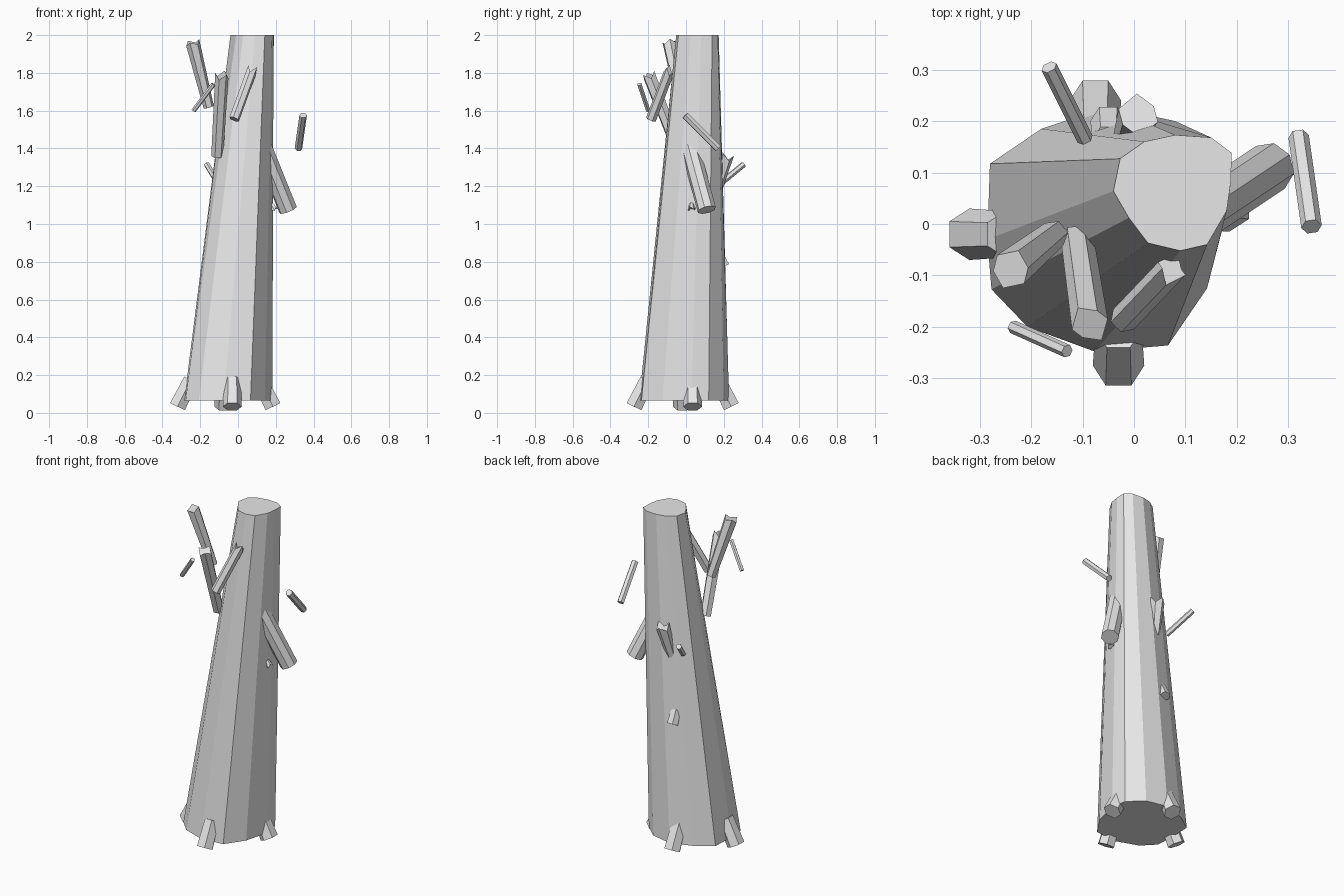
import bpy
import bmesh
import math
from mathutils import Vector

cube = bpy.data.objects.get("Cube")
if cube:
    bpy.data.objects.remove(cube, do_unlink=True)

# One plain grey for the whole tree
grey = bpy.data.materials.new("plain_grey")
grey.use_nodes = True
grey.diffuse_color = (0.8, 0.8, 0.8, 1)
grey.node_tree.nodes["Principled BSDF"].inputs["Base Color"].default_value = grey.diffuse_color


def loft(name, lower, upper):
    """Close the space between two matching rings with flat faces."""
    bm = bmesh.new()
    a = [bm.verts.new(p) for p in lower]
    b = [bm.verts.new(p) for p in upper]
    count = len(a)
    bm.faces.new(a)
    bm.faces.new(b)
    for i in range(count):
        j = (i + 1) % count
        bm.faces.new((a[i], a[j], b[j], b[i]))
    bmesh.ops.recalc_face_normals(bm, faces=bm.faces)
    mesh = bpy.data.meshes.new(name)
    bm.to_mesh(mesh)
    bm.free()
    mesh.materials.append(grey)
    obj = bpy.data.objects.new(name, mesh)
    bpy.context.collection.objects.link(obj)
    return obj


def limb(name, start, tip, r_start, r_tip, sides=6, jag=0.0):
    """Straight prism; jag pulls alternate tip corners back for a split end."""
    start, tip = Vector(start), Vector(tip)
    axis = (tip - start).normalized()
    side = axis.cross(Vector((0, 0, 1))).normalized()
    up = side.cross(axis)
    lower, upper = [], []
    for i in range(sides):
        t = math.tau * i / sides
        out = side * math.cos(t) + up * math.sin(t)
        lower.append(start + out * r_start)
        upper.append(tip + out * r_tip - axis * jag * (i % 2))
    return loft(name, lower, upper)


# Leaning, tapered trunk
base = [(-0.285, -0.03), (-0.28, 0.117), (-0.18, 0.185), (-0.05, 0.228),
        (0.08, 0.2), (0.165, 0.12), (0.182, 0.03), (0.142, -0.125),
        (0.066, -0.236), (-0.076, -0.248), (-0.207, -0.2), (-0.277, -0.127)]
crown = [(-0.04, 0.064), (-0.027, 0.127), (0.02, 0.16), (0.08, 0.173),
         (0.15, 0.168), (0.19, 0.138), (0.188, 0.08), (0.18, 0.025),
         (0.142, -0.04), (0.09, -0.052), (0.027, -0.037), (-0.01, 0.012)]
loft("trunk", [(x, y, 0.065) for x, y in base], [(x, y, 2) for x, y in crown])

# Four stubby roots, each sloping outward to the ground
for name, x, y, dx, dy in [("right_root", -0.32, -0.02, -1, 0),
                           ("left_root", 0.185, 0.035, 1, 0),
                           ("front_root", -0.03, -0.275, 0, -1),
                           ("back_root", -0.075, 0.24, 0, 1)]:
    limb(name, (x - dx * 0.07, y - dy * 0.07, 0.175), (x, y, 0.033), 0.045, 0.05)

# Thick drooping branch
limb("drooping_branch", (0.13, 0.02, 1.41), (0.265, 0.11, 1.075), 0.05, 0.05, 8)

# Branches with split ends
limb("upper_branch", (-0.155, -0.02, 1.62), (-0.242, -0.09, 1.97), 0.028, 0.038, 6, 0.02)
limb("front_branch", (-0.11, -0.03, 1.36), (-0.085, -0.2, 1.8), 0.032, 0.036, 6, 0.03)
limb("slanted_branch", (-0.02, -0.185, 1.555), (0.08, -0.08, 1.83), 0.028, 0.028, 6, 0.04)
limb("back_branch", (-0.015, 0.16, 1.17), (0.01, 0.215, 1.37), 0.028, 0.04, 6, 0.03)

# Loose thin sticks
limb("left_stick", (0.32, 0.17, 1.4), (0.345, -0.005, 1.575), 0.02, 0.02)
limb("front_stick", (-0.235, -0.2, 1.6), (-0.13, -0.247, 1.74), 0.013, 0.013)
limb("back_stick", (-0.095, 0.165, 1.2), (-0.165, 0.305, 1.315), 0.016, 0.016)

# Small bumps on the bark
limb("back_stub", (-0.05, 0.165, 0.85), (-0.05, 0.2, 0.775), 0.03, 0.035)
limb("side_spur", (0.17, 0.03, 1.11), (0.195, 0.03, 1.07), 0.012, 0.02, 6, 0.015)
